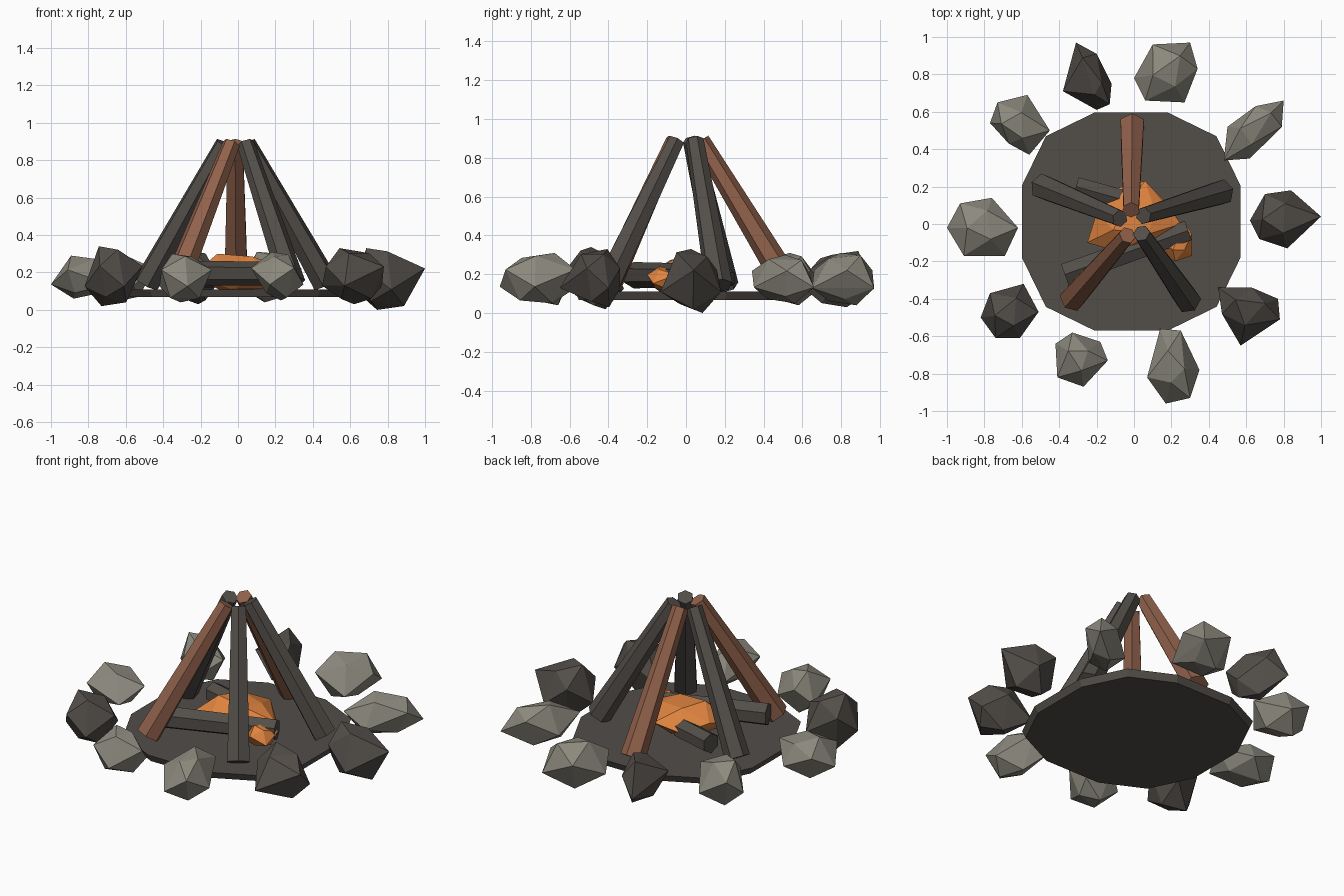
import bpy
import bmesh
import math
import random
from mathutils import Matrix, Vector

random.seed(4)
old = bpy.data.objects.get("Cube")
if old:
    bpy.data.objects.remove(old, do_unlink=True)


def material(name, r, g, b):
    mat = bpy.data.materials.new(name)
    mat.use_nodes = True
    mat.diffuse_color = (r, g, b, 1)
    shader = mat.node_tree.nodes["Principled BSDF"]
    shader.inputs["Base Color"].default_value = (r, g, b, 1)
    shader.inputs["Roughness"].default_value = 0.9
    return mat


charcoal = material("charcoal", 0.085, 0.075, 0.066)
pale_stone = material("pale stone", 0.26, 0.25, 0.205)
brown_wood = material("brown wood", 0.28, 0.12, 0.07)
ember_orange = material("ember orange", 0.74, 0.23, 0.05)


def finish(name, bm, mat):
    bmesh.ops.recalc_face_normals(bm, faces=bm.faces[:])
    mesh = bpy.data.meshes.new(name)
    bm.to_mesh(mesh)
    bm.free()
    mesh.materials.append(mat)
    obj = bpy.data.objects.new(name, mesh)
    bpy.context.collection.objects.link(obj)
    return obj


def hull(name, points, mat):
    bm = bmesh.new()
    for p in points:
        bm.verts.new(p)
    result = bmesh.ops.convex_hull(bm, input=bm.verts[:])
    inside = [g for g in result["geom_interior"] if isinstance(g, bmesh.types.BMVert)]
    bmesh.ops.delete(bm, geom=inside, context="VERTS")
    return finish(name, bm, mat)


def rock(name, mat, low, high, outline, zigzag=0.17):
    """Faceted boulder: a zigzag waist with a smaller crown and foot."""
    rim = [Vector(p).to_3d() for p in outline]
    centre = sum(rim, Vector()) / len(rim)
    height = high - low
    middle = (low + high) / 2
    points = []
    for i, p in enumerate(rim):
        side = 1 if i % 2 else -1
        points.append((p.x, p.y, middle + side * zigzag * height))
        # the crown sits over low corners, the foot under high ones
        inner = centre.lerp(p, random.uniform(0.4, 0.6))
        drop = random.uniform(0.04, 0.16) * height if i > 1 else 0
        points.append((inner.x, inner.y, low + drop if side > 0 else high - drop))
    return hull(name, points, mat)


def log(name, mat, start, end, r_start, r_end):
    start, end = Vector(start), Vector(end)
    axis = end - start
    turn = axis.to_track_quat("Z", "Y").to_matrix().to_4x4()
    bm = bmesh.new()
    bmesh.ops.create_cone(bm, cap_ends=True, segments=6, radius1=r_start,
                          radius2=r_end, depth=axis.length,
                          matrix=Matrix.Translation((start + end) / 2) @ turn)
    return finish(name, bm, mat)


# Ash bed: twelve-sided plate, slightly narrower underneath
plate = []
for quarter in range(4):
    for degrees, radius in ((18.5, 0.615), (45, 0.645), (71.5, 0.615)):
        a = math.radians(degrees + 90 * quarter)
        x, y = radius * math.cos(a), radius * math.sin(a)
        plate.append((x - 0.015, y + 0.013, 0.11))
        plate.append((x * 0.97 - 0.015, y * 0.97 + 0.013, 0.068))
hull("ash_bed", plate, charcoal)

# Leaning logs meeting at the top
leaning = {
    "back_log": (brown_wood, (-0.01, 0.53), (-0.015, 0.075)),
    "left_log": (charcoal, (0.47, 0.17), (0.05, 0.045)),
    "front_left_log": (charcoal, (0.29, -0.41), (0.04, -0.05)),
    "front_right_log": (brown_wood, (-0.33, -0.4), (-0.035, -0.06)),
    "right_log": (charcoal, (-0.49, 0.2), (-0.075, 0.03)),
}
for name, (mat, foot, top) in leaning.items():
    log(name, mat, (*foot, 0.14), (*top, 0.89), 0.072, 0.047)

# Fallen logs in the fire
log("fallen_log", charcoal, (-0.37, -0.27, 0.195), (0.29, -0.035, 0.195), 0.068, 0.062)
log("fallen_stub", charcoal, (-0.31, 0.2, 0.18), (-0.06, 0.13, 0.18), 0.06, 0.06)

# Embers: a broad mound and a loose lump
mound = [(-0.25, -0.1), (-0.2, 0.06), (-0.1, 0.19), (0.06, 0.23),
         (0.19, 0.1), (0.25, 0.0), (0.15, -0.13), (-0.08, -0.15)]
rock("ember_mound", ember_orange, 0.1, 0.3, mound, 0.1)
rock("ember_lump", ember_orange, 0.11, 0.24,
     [(0.17, -0.17), (0.15, -0.1), (0.26, 0.02), (0.31, -0.05), (0.31, -0.17), (0.22, -0.2)])

# Ring of stones
rock("left_stone", charcoal, 0.0, 0.33,
     [(0.62, 0.02), (0.7, 0.16), (0.84, 0.18), (1.0, 0.04), (0.82, -0.13), (0.67, -0.08)])
rock("back_left_stone", pale_stone, 0.05, 0.3,
     [(0.5, 0.52), (0.65, 0.63), (0.8, 0.66), (0.79, 0.52), (0.62, 0.35), (0.48, 0.34)])
rock("back_stone_a", pale_stone, 0.04, 0.31,
     [(0.0, 0.78), (0.1, 0.96), (0.3, 0.97), (0.34, 0.83), (0.27, 0.65), (0.06, 0.66)])
rock("back_stone_b", charcoal, 0.03, 0.32,
     [(-0.31, 0.97), (-0.2, 0.91), (-0.12, 0.75), (-0.13, 0.64), (-0.2, 0.61), (-0.38, 0.71)])
rock("back_right_stone", pale_stone, 0.04, 0.31,
     [(-0.77, 0.54), (-0.73, 0.65), (-0.57, 0.69), (-0.45, 0.5), (-0.56, 0.37), (-0.67, 0.43)])
rock("right_stone", pale_stone, 0.06, 0.29,
     [(-1.0, -0.02), (-0.93, 0.11), (-0.76, 0.14), (-0.62, -0.02), (-0.69, -0.17), (-0.91, -0.17)])
rock("front_right_stone", charcoal, 0.02, 0.34,
     [(-0.82, -0.5), (-0.77, -0.37), (-0.59, -0.32), (-0.51, -0.47), (-0.61, -0.61), (-0.74, -0.61)])
rock("front_stone_a", pale_stone, 0.04, 0.3,
     [(-0.42, -0.64), (-0.33, -0.58), (-0.18, -0.63), (-0.14, -0.73), (-0.27, -0.87), (-0.41, -0.82)])
rock("front_stone_b", pale_stone, 0.05, 0.31,
     [(0.14, -0.56), (0.25, -0.57), (0.35, -0.78), (0.3, -0.93), (0.17, -0.96), (0.07, -0.82)])
rock("front_left_stone", charcoal, 0.03, 0.33,
     [(0.45, -0.34), (0.63, -0.34), (0.77, -0.4), (0.78, -0.51), (0.57, -0.65), (0.47, -0.48)])
